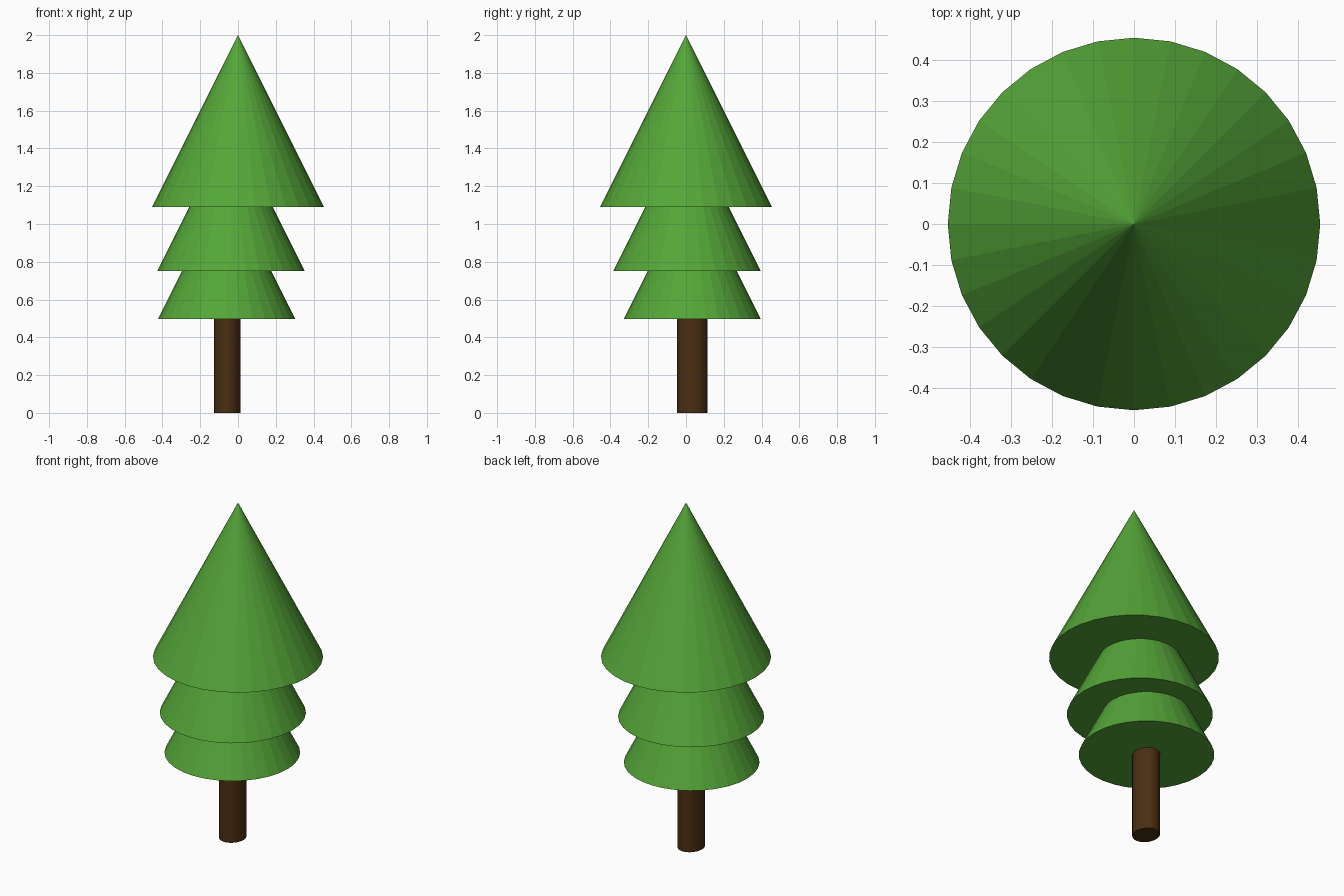
import bpy

if "Cube" in bpy.data.objects:
    bpy.data.objects.remove(bpy.data.objects["Cube"])


def material(name, color):
    m = bpy.data.materials.new(name)
    m.diffuse_color = (*color, 1)
    m.use_nodes = True
    m.node_tree.nodes["Principled BSDF"].inputs["Base Color"].default_value = m.diffuse_color
    return m


GREEN = material("needle_green", (0.09, 0.38, 0.04))
BROWN = material("bark_brown", (0.07, 0.027, 0.006))


# Foliage tiers: 32-sided flat-shaded closed cones, height equals base diameter
def tier(name, x, y, base_z, radius):
    height = 2 * radius
    bpy.ops.mesh.primitive_cone_add(vertices=32, radius1=radius, radius2=0, depth=height,
                                    location=(x, y, base_z + height / 2))
    ob = bpy.context.object
    ob.name = name
    ob.data.materials.append(GREEN)


tier("foliage_top", 0, 0, 1.09, 0.455)
tier("foliage_middle", -0.037, 0.005, 0.75, 0.391)
tier("foliage_bottom", -0.06, 0.033, 0.497, 0.363)

# Trunk: slightly oval cylinder reaching into the lowest tier
TRUNK_HEIGHT = 0.6
bpy.ops.mesh.primitive_cylinder_add(vertices=32, radius=1, depth=TRUNK_HEIGHT,
                                    location=(-0.057, 0.033, TRUNK_HEIGHT / 2))
trunk = bpy.context.object
trunk.name = "trunk"
trunk.scale = (0.07, 0.08, 1)
bpy.ops.object.transform_apply(location=False, rotation=False, scale=True)
trunk.data.materials.append(BROWN)
